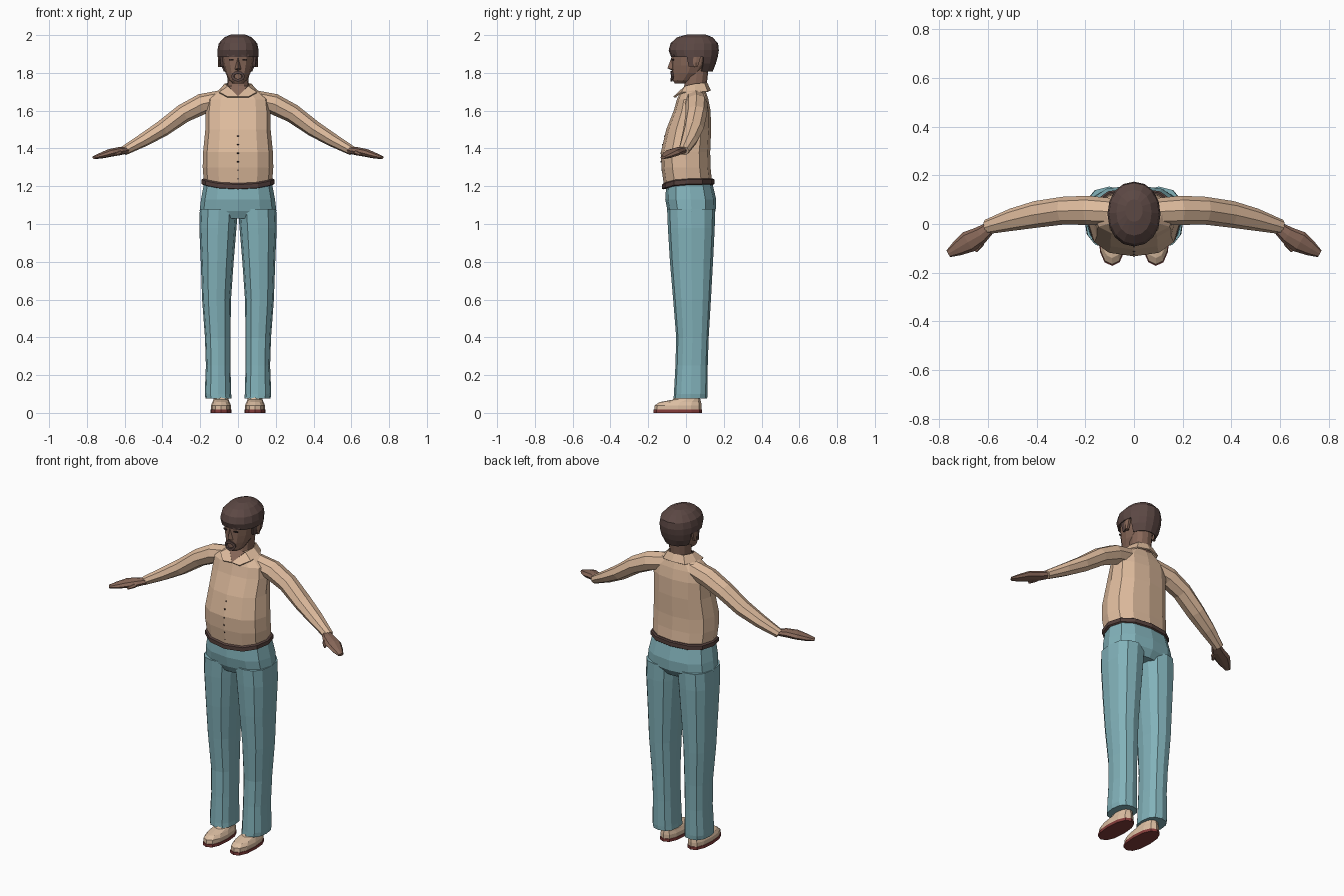
import bpy, bmesh, math
from mathutils import Vector


def material(name, r, g, b):
    m = bpy.data.materials.new(name)
    m.diffuse_color = [(c / 255 / 12.92 if c < 11 else ((c / 255 + 0.055) / 1.055) ** 2.4)
                       for c in (r, g, b)] + [1]
    return m


SKIN = material("brown skin", 136, 104, 89)
HAIR = material("dark hair", 92, 72, 68)
SHIRT = material("tan shirt", 222, 187, 157)
DENIM = material("blue trousers", 130, 178, 186)
BELT = material("dark belt", 84, 64, 60)
SHOE = material("beige shoe", 220, 190, 162)
SOLE = material("red sole", 132, 60, 58)
DARK = material("dark detail", 50, 38, 36)


def make(name, verts, faces, mat, mirror=False, thick=0):
    me = bpy.data.meshes.new(name)
    me.from_pydata([tuple(v) for v in verts], [], faces)
    bm = bmesh.new()
    bm.from_mesh(me)
    bmesh.ops.recalc_face_normals(bm, faces=bm.faces)
    bm.to_mesh(me)
    bm.free()
    me.materials.append(mat)
    ob = bpy.data.objects.new(name, me)
    bpy.context.collection.objects.link(ob)
    if mirror:
        ob.modifiers.new("mirror", 'MIRROR')
    if thick:
        s = ob.modifiers.new("thickness", 'SOLIDIFY')
        s.thickness = thick
        s.offset = 0
    return ob


def loft(name, rings, mat, mirror=False, keep=None, thick=0):
    n = len(rings[0])
    verts = [v for r in rings for v in r]
    faces = [(i * n + j, i * n + (j + 1) % n, (i + 1) * n + (j + 1) % n, (i + 1) * n + j)
             for i in range(len(rings) - 1) for j in range(n)]
    faces += [tuple(range(n)), tuple(range(len(verts) - n, len(verts)))]
    if keep:
        faces = [f for f in faces if keep(sum((Vector(verts[i]) for i in f), Vector()) / len(f))]
    return make(name, verts, faces, mat, mirror, thick)


def spow(v, p):
    return math.copysign(abs(v) ** p, v)


def level(z, yf, yb, rx, cx=0, n=12, p=0.85, dip=0):
    """Horizontal rounded ring; dip lowers its front."""
    out = []
    for k in range(n):
        a = 2 * math.pi * k / n
        x = cx + rx * spow(math.cos(a), p)
        y = (yf + yb) / 2 + (yb - yf) / 2 * spow(math.sin(a), p)
        out.append((x, y, z - dip * max(0, -y / 0.12) ** 2))
    return out


def tube(sections, n=8):
    """Rings across a path; each section is centre, flat half width, half height."""
    rings = []
    for i, (c, w, h) in enumerate(sections):
        a, b = sections[max(i - 1, 0)][0], sections[min(i + 1, len(sections) - 1)][0]
        t = (Vector(b) - Vector(a)).normalized()
        u = t.cross(Vector((0, 0, 1))).normalized()
        v = u.cross(t)
        rings.append([Vector(c) + u * w * math.cos(2 * math.pi * k / n)
                      + v * h * math.sin(2 * math.pi * k / n) for k in range(n)])
    return rings


# Shirt body
TORSO = [(1.3, -.13, .13, .187), (1.38, -.133, .128, .185), (1.5, -.105, .133, .173),
         (1.6, -.065, .13, .172), (1.66, -.048, .118, .165), (1.70, -.028, .105, .115),
         (1.73, 0, .095, .06)]
loft("shirt_body", [level(1.215, -.115, .138, .18, dip=.028)] + [level(*r) for r in TORSO], SHIRT)

# Sleeves, hands and thumbs
loft("sleeve", tube([((.08, .05, 1.66), .055, .05), ((.19, .056, 1.635), .06, .055),
                     ((.29, .055, 1.585), .057, .05), ((.40, .04, 1.505), .055, .044),
                     ((.50, .018, 1.445), .046, .036), ((.605, -.012, 1.387), .03, .025)]),
     SHIRT, True)
loft("hand", tube([((.58, -.005, 1.392), .022, .016), ((.63, -.045, 1.385), .036, .022),
                   ((.68, -.073, 1.376), .045, .021), ((.725, -.1, 1.362), .032, .016),
                   ((.762, -.122, 1.352), .016, .008)]), SKIN, True)
loft("thumb", tube([((.62, -.05, 1.383), .016, .014), ((.632, -.085, 1.375), .014, .012),
                    ((.65, -.112, 1.366), .007, .007)], 6), SKIN, True)

# Collar and open neckline
inner = [(0, .11, 1.745), (.05, .095, 1.745), (.068, .045, 1.74), (.052, -.005, 1.727), (0, -.056, 1.672)]
outer = [(0, .128, 1.705), (.07, .112, 1.70), (.104, .05, 1.70), (.098, -.022, 1.695), (.055, -.064, 1.672)]
make("collar", inner + outer, [(i, i + 1, i + 6, i + 5) for i in range(4)], SHIRT, True, .008)
make("neckline", [(-.052, -.006, 1.73), (.052, -.006, 1.73), (0, -.056, 1.672)], [(0, 1, 2)], SKIN, thick=.004)

# Shirt buttons
for k in range(6):
    z = 1.24 + k * .045
    rows = [(1.215, -.115)] + [r[:2] for r in TORSO]
    y = next(a[1] + (b[1] - a[1]) * (z - a[0]) / (b[0] - a[0])
             for a, b in zip(rows, rows[1:]) if a[0] <= z <= b[0])
    loft("button", [level(z + d, y - .003, y + .004, .004, n=6) for d in (-.004, .004)], DARK)

# Belt, hips and legs
loft("belt", [level(1.207, -.118, .143, .185, dip=.024), level(1.212, -.126, .15, .193, dip=.024),
              level(1.235, -.126, .15, .193, dip=.024), level(1.24, -.118, .143, .185, dip=.024)], BELT)
loft("hips", [level(z, f, b, r, p=.8) for z, f, b, r in
              [(1.03, -.075, .13, .19), (1.07, -.098, .157, .203), (1.13, -.11, .16, .196),
               (1.215, -.104, .14, .18)]], DENIM)
LEG = [(.075, .034, .172, -.066, .112), (.1, .036, .176, -.064, .114), (.25, .04, .17, -.056, .115),
       (.4, .04, .175, -.052, .12), (.6, .037, .19, -.068, .132), (.8, .023, .197, -.085, .143),
       (.98, .008, .205, -.096, .152), (1.08, .001, .202, -.1, .154)]
loft("trouser_leg", [level(z, f, b, (xo - xi) / 2, (xo + xi) / 2, p=.82) for z, xi, xo, f, b in LEG],
     DENIM, True)

# Shoes
loft("shoe_sole", [level(z, -.172, .086, .056, .09) for z in (0, .017)], SOLE, True)
loft("shoe_upper", [level(z, f, b, r, .09) for z, f, b, r in
                    [(.017, -.168, .083, .053), (.04, -.166, .083, .053), (.057, -.14, .08, .045),
                     (.07, -.07, .076, .04), (.12, -.035, .07, .036)]], SHOE, True)

# Neck and head
loft("neck", [level(z, f, b, r) for z, f, b, r in
              [(1.68, -.02, .1, .055), (1.74, -.008, .11, .055), (1.83, .0, .12, .06)]], SKIN)
loft("head", [level(z, f, b, r, p=.95) for z, f, b, r in
              [(1.745, -.06, 0, .028), (1.76, -.07, .04, .046), (1.80, -.074, .095, .066),
               (1.84, -.075, .125, .079), (1.89, -.077, .14, .087), (1.93, -.07, .14, .083),
               (1.965, -.03, .11, .05)]], SKIN)
make("nose", [(0, -.076, 1.885), (0, -.098, 1.825), (.017, -.07, 1.818), (-.017, -.07, 1.818),
              (0, -.07, 1.81)], [(0, 1, 2), (0, 3, 1), (1, 4, 2), (1, 3, 4)], SKIN)
loft("ear", [level(z, f, b, .012, .093, n=6) for z, f, b in
             [(1.83, .042, .062), (1.855, .034, .072), (1.885, .034, .08), (1.895, .045, .072)]], SKIN, True)

# Hair cap, open at the face and ears
loft("hair", [level(z, f, b, r, n=16, p=.95) for z, f, b, r in
              [(1.81, -.05, .138, .078), (1.85, -.06, .154, .098), (1.885, -.075, .164, .104),
               (1.92, -.088, .17, .105), (1.955, -.078, .166, .098), (1.985, -.045, .138, .07),
               (2.0, .01, .1, .035)]], HAIR, keep=lambda c: c.z > 1.9 or (c.y > .07 and c.z > 1.815), thick=.008)
make("sideburn", [(.092, .0, 1.91), (.098, .04, 1.91), (.09, .04, 1.835), (.084, .015, 1.835)],
     [(0, 1, 2, 3)], HAIR, True, .012)

# Brows, eyes and beard
make("eyebrow", [(.018, -.077, 1.888), (.058, -.062, 1.886), (.058, -.062, 1.896), (.018, -.077, 1.899)],
     [(0, 1, 2, 3)], HAIR, True, .006)
make("eye", [(.024, -.075, 1.866), (.046, -.067, 1.866), (.046, -.067, 1.874), (.024, -.075, 1.874)],
     [(0, 1, 2, 3)], DARK, True, .005)
beard = []
for k in range(12):
    a = 2 * math.pi * k / 12
    for w, h in ((.034, .028), (.021, .014)):
        x, z = w * math.cos(a), 1.782 + h * math.sin(a)
        beard.append((x, -.078 + 8 * x * x, z))
make("beard", beard, [(2 * k, 2 * k + 1, (2 * k + 3) % 24, (2 * k + 2) % 24) for k in range(12)], HAIR, thick=.009)
